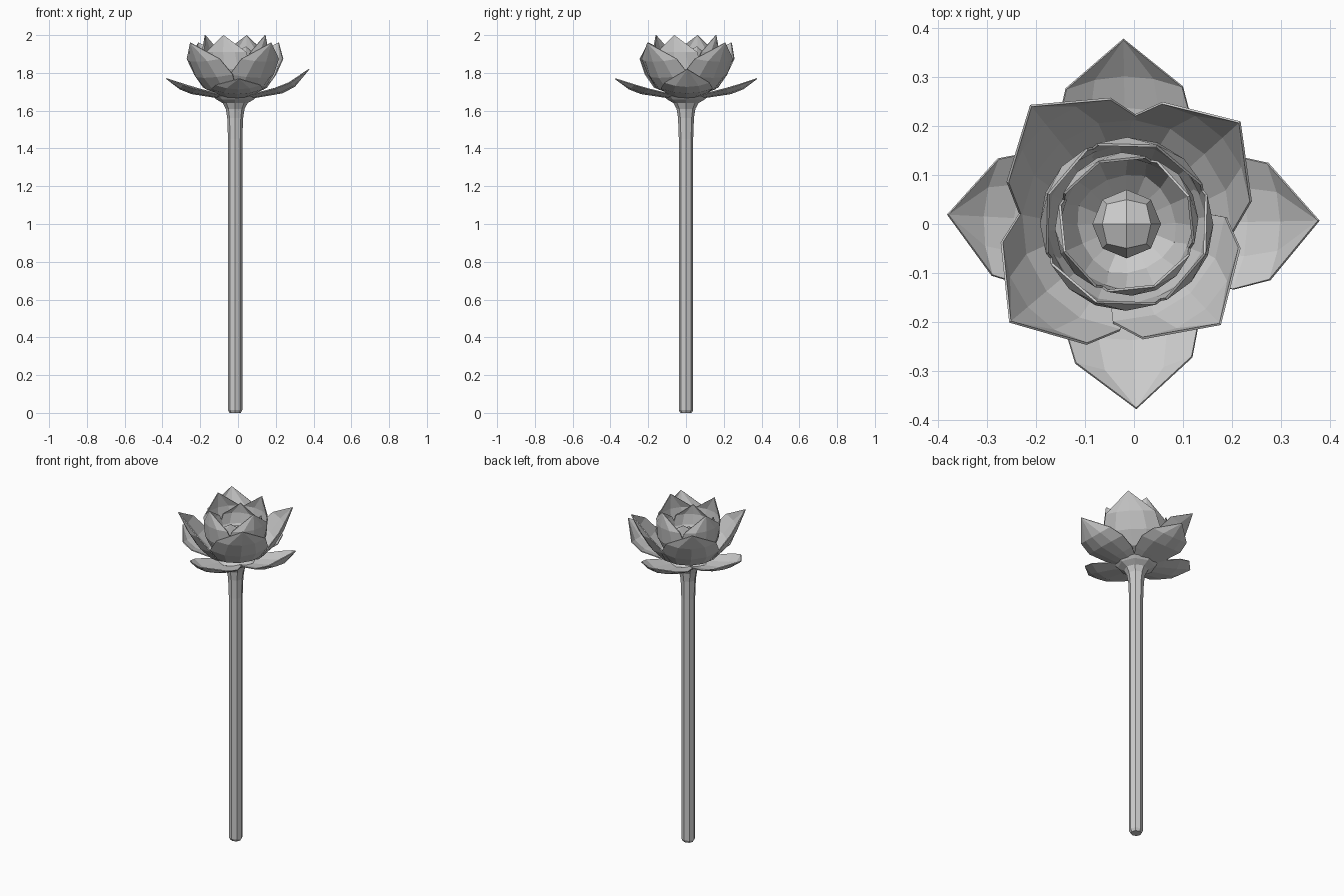
import bpy, bmesh, math
from mathutils import Matrix, Vector

cube = bpy.data.objects.get("Cube")
if cube:
    bpy.data.objects.remove(cube, do_unlink=True)

CENTRE = Vector((-0.015, 0, 0))

grey = bpy.data.materials.new("pale_grey")
grey.use_nodes = True
COLOUR = (0.6, 0.6, 0.6, 1)
grey.diffuse_color = COLOUR
grey.node_tree.nodes["Principled BSDF"].inputs["Base Color"].default_value = COLOUR


def finish(name, bm):
    bmesh.ops.recalc_face_normals(bm, faces=bm.faces)
    mesh = bpy.data.meshes.new(name)
    bm.to_mesh(mesh)
    bm.free()
    mesh.materials.append(grey)
    obj = bpy.data.objects.new(name, mesh)
    bpy.context.collection.objects.link(obj)
    return obj


def lathe(name, profile, sides):
    """Closed turned solid from (radius, height) pairs."""
    bm = bmesh.new()
    rings = []
    for r, z in profile:
        rings.append([bm.verts.new(CENTRE + Vector((r * math.cos(a), r * math.sin(a), z)))
                      for a in (math.tau * i / sides for i in range(sides))])
    for low, high in zip(rings, rings[1:]):
        for i in range(sides):
            j = (i + 1) % sides
            bm.faces.new((low[i], low[j], high[j], high[i]))
    bm.faces.new(rings[0])
    bm.faces.new(rings[-1])
    return finish(name, bm)


def petal(name, rows, bend, lift, angle, reach=1.0, rise=0.0):
    """Pointed, cupped petal from rows of (distance out, height, half width)."""
    bm = bmesh.new()
    steps = (-1, -0.5, 0, 0.5, 1)
    grid = []
    base = rows[0][1]
    span = rows[-1][1] - base
    for out, z, half in rows:
        line = []
        for u in steps:
            t = u * half / bend
            up = rise * ((z - base) / span) ** 2
            line.append(bm.verts.new((out * reach - bend * (1 - math.cos(t)),
                                      bend * math.sin(t), z + up + lift * u * u * half)))
        grid.append(line)
    for low, high in zip(grid, grid[1:]):
        for i in range(len(steps) - 1):
            bm.faces.new((low[i], low[i + 1], high[i + 1], high[i]))
    bmesh.ops.remove_doubles(bm, verts=bm.verts, dist=0.0005)
    bmesh.ops.transform(bm, verts=bm.verts,
                        matrix=Matrix.Translation(CENTRE) @ Matrix.Rotation(math.radians(angle), 4, "Z"))
    obj = finish(name, bm)
    thick = obj.modifiers.new("Thickness", "SOLIDIFY")
    thick.thickness = 0.005
    thick.offset = 0


# Stem flaring into the cup under the petals
lathe("stem", [(0.03, 0), (0.038, 0.015), (0.038, 1.45), (0.042, 1.56), (0.05, 1.61),
               (0.066, 1.64), (0.1, 1.66), (0.115, 1.675), (0.08, 1.69)], 8)

# Low outer leaves, nearly flat
leaf_rows = [(0.04, 1.66, 0.05), (0.14, 1.675, 0.11), (0.24, 1.69, 0.142),
             (0.305, 1.715, 0.122), (0.38, 1.77, 0)]
for i, (angle, reach, rise) in enumerate([(1, 1.03, 0.05), (91, 0.99, 0), (177, 0.96, 0), (273, 0.99, 0)]):
    petal(f"outer_leaf_{i + 1}", leaf_rows, 0.3, 0.18, angle, reach, rise)

# Broad diagonal petals
broad_rows = [(0.05, 1.68, 0.06), (0.15, 1.71, 0.14), (0.215, 1.775, 0.175),
              (0.265, 1.86, 0.145), (0.31, 1.96, 0)]
for i, (angle, reach) in enumerate([(42, 1), (129, 1), (220, 1), (313, 0.9)]):
    petal(f"broad_petal_{i + 1}", broad_rows, 0.22, 0.1, angle, reach)

# Tall cupped petals
tall_rows = [(0.05, 1.69, 0.05), (0.125, 1.74, 0.11), (0.165, 1.82, 0.15),
             (0.175, 1.91, 0.125), (0.17, 2.0, 0)]
for i in range(4):
    petal(f"tall_petal_{i + 1}", tall_rows, 0.165, 0, 69 + 90 * i)

# Small inner petals
inner_rows = [(0.04, 1.7, 0.04), (0.1, 1.75, 0.08), (0.138, 1.82, 0.12),
              (0.145, 1.88, 0.1), (0.138, 1.94, 0)]
for i in range(4):
    petal(f"inner_petal_{i + 1}", inner_rows, 0.13, 0, 24 + 90 * i)

# Faceted round heart
bm = bmesh.new()
bmesh.ops.create_cube(bm, size=1)
bmesh.ops.subdivide_edges(bm, edges=bm.edges[:], cuts=1, use_grid_fill=True)
for v in bm.verts:
    v.co = v.co.normalized() * 0.07 + CENTRE + Vector((0, 0, 1.8))
finish("flower_heart", bm)
